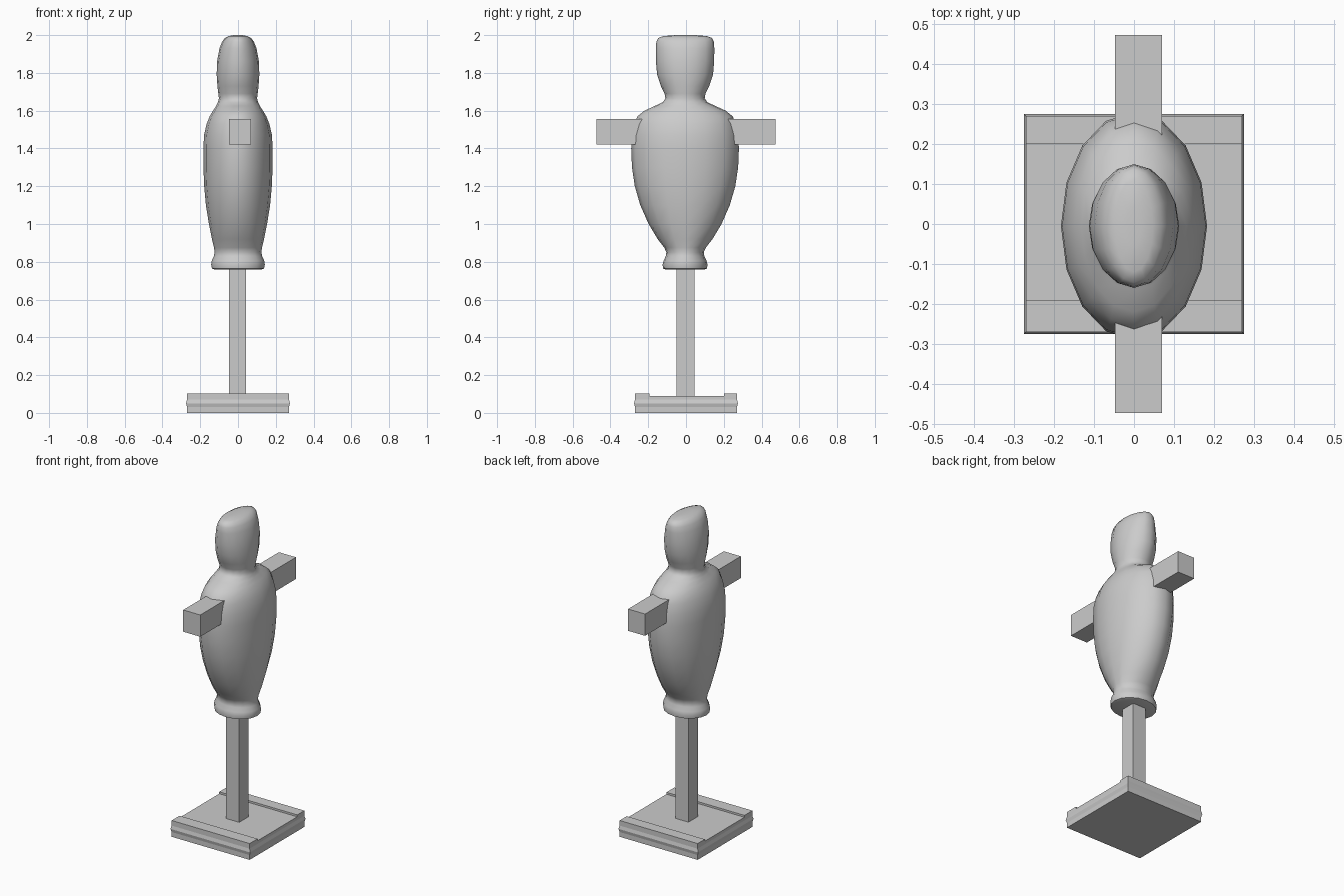
import bpy, bmesh
from math import cos, sin, tau, radians

if "Cube" in bpy.data.objects:
    bpy.data.objects.remove(bpy.data.objects["Cube"])


def add_object(name, bm):
    bmesh.ops.recalc_face_normals(bm, faces=bm.faces)
    me = bpy.data.meshes.new(name)
    bm.to_mesh(me)
    bm.free()
    ob = bpy.data.objects.new(name, me)
    bpy.context.collection.objects.link(ob)
    return ob


def loft(name, rings):
    """Skin a list of vertex-coordinate rings and cap both ends."""
    bm = bmesh.new()
    loops = [[bm.verts.new(p) for p in ring] for ring in rings]
    n = len(loops[0])
    for a, b in zip(loops, loops[1:]):
        for i in range(n):
            j = (i + 1) % n
            bm.faces.new((a[i], a[j], b[j], b[i]))
    bm.faces.new(loops[0])
    bm.faces.new(loops[-1])
    return add_object(name, bm)


def rect(x0, x1, y0, y1, z):
    return [(x0, y0, z), (x1, y0, z), (x1, y1, z), (x0, y1, z)]


def box(name, x0, x1, y0, y1, z0, z1):
    return loft(name, [rect(x0, x1, y0, y1, z) for z in (z0, z1)])


# base plate with a slight bulge round its edge
loft("base_plate", [rect(-r, r, -r, r, z) for r, z in
     ((.27, 0), (.27, .03), (.275, .05), (.27, .07), (.27, .09))])

# raised strips along two edges of the base
box("base_strip_back", -.27, .27, .20, .27, .085, .102)
box("base_strip_front", -.27, .27, -.27, -.192, .085, .102)

# upright post and arm beam
box("post", -.048, .043, -.05, .044, .085, 1.45)
box("arm_beam", -.048, .07, -.473, .473, 1.42, 1.556)

# padded torso and head: height, half width in x, half width in y
profile = [
    (.760, .125, .105), (.764, .138, .116), (.785, .142, .119),
    (.805, .139, .114), (.830, .128, .102), (.850, .124, .099),
    (.875, .127, .110), (.920, .138, .145), (1.00, .154, .193),
    (1.10, .170, .237), (1.20, .179, .266), (1.30, .183, .281),
    (1.40, .183, .285), (1.47, .180, .281), (1.53, .166, .269),
    (1.57, .150, .252), (1.60, .132, .215), (1.625, .116, .160),
    (1.645, .106, .118), (1.665, .101, .104), (1.69, .104, .108),
    (1.73, .109, .128), (1.79, .113, .148), (1.86, .111, .154),
    (1.93, .098, .155), (1.965, .084, .152), (1.985, .069, .142),
    (1.995, .048, .115), (2.00, .020, .05),
]
SIDES = 16
body = loft("stuffed_body", [
    [(rx * cos(tau * i / SIDES), ry * sin(tau * i / SIDES) - .005, z)
     for i in range(SIDES)] for z, rx, ry in profile])

bpy.context.view_layer.objects.active = body
body.select_set(True)
bpy.ops.object.shade_smooth_by_angle(angle=radians(50))
